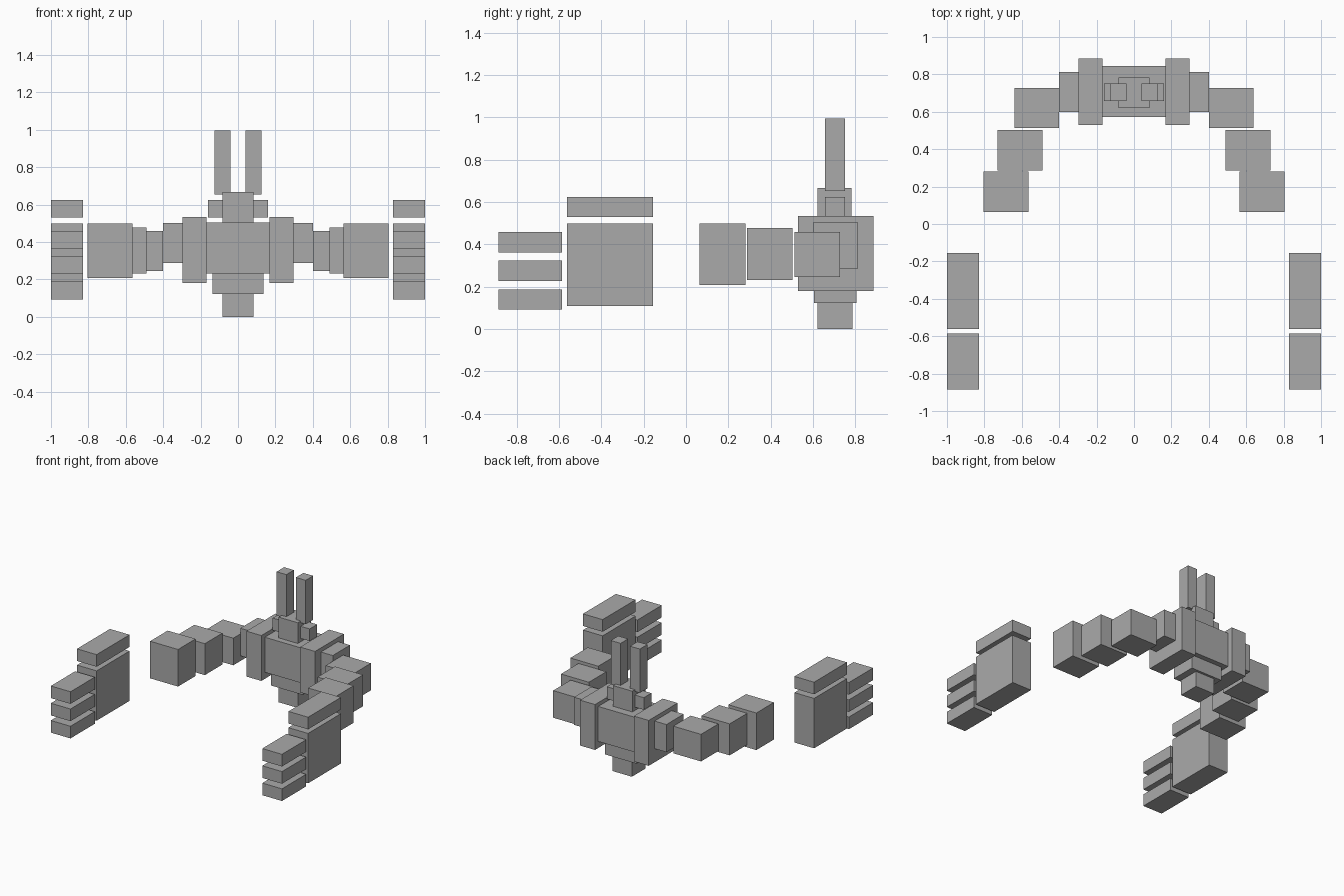
import bpy

grey = bpy.data.materials.new("stone grey")
grey.diffuse_color = (0.40, 0.40, 0.40, 1)


def box(name, x, y, z):
    """Axis-aligned block from (min, max) ranges."""
    ranges = (x, y, z)
    bpy.ops.mesh.primitive_cube_add(size=1, location=[(a + b) / 2 for a, b in ranges])
    ob = bpy.context.object
    ob.name = name
    ob.scale = [b - a for a, b in ranges]
    bpy.ops.object.transform_apply(location=False, rotation=False, scale=True)
    ob.data.materials.append(grey)


def pair(name, x, y, z):
    """The same block on both sides."""
    box(name + "_right", x, y, z)
    box(name + "_left", (-x[1], -x[0]), y, z)


# Torso, from the bottom up
box("tail_base", (-0.083, 0.083), (0.622, 0.787), (0, 0.123))
box("waist", (-0.137, 0.137), (0.605, 0.805), (0.123, 0.231))
box("chest", (-0.17, 0.17), (0.572, 0.845), (0.231, 0.505))
box("head", (-0.083, 0.083), (0.62, 0.782), (0.505, 0.667))

# Head details
pair("ear", (0.083, 0.16), (0.657, 0.75), (0.53, 0.625))
pair("horn", (0.041, 0.126), (0.657, 0.75), (0.653, 0.996))

# Shoulders and curved arms
pair("shoulder_plate", (0.168, 0.297), (0.528, 0.885), (0.18, 0.535))
pair("shoulder_joint", (0.297, 0.40), (0.60, 0.813), (0.287, 0.503))
pair("upper_arm", (0.40, 0.64), (0.513, 0.728), (0.246, 0.458))
pair("elbow", (0.488, 0.73), (0.287, 0.503), (0.232, 0.478))
pair("forearm", (0.563, 0.805), (0.063, 0.28), (0.208, 0.498))

# Floating hands
hand_x = (0.83, 1.0)
pair("palm", hand_x, (-0.562, -0.155), (0.108, 0.498))
pair("thumb", hand_x, (-0.562, -0.155), (0.53, 0.625))
for i in range(3):
    z = 0.093 + i * 0.135
    pair(f"finger_{i + 1}", hand_x, (-0.885, -0.585), (z, z + 0.095))
